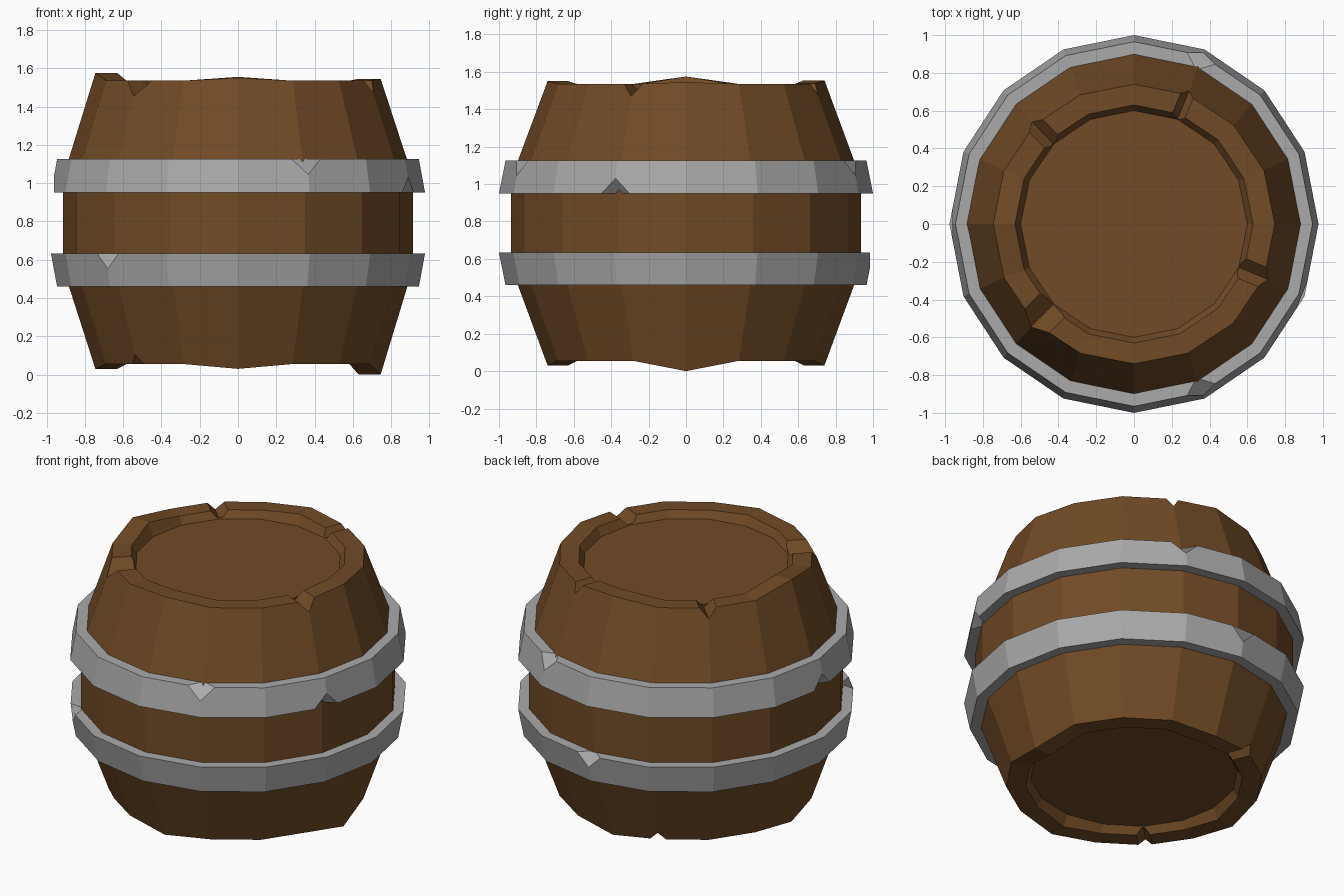
import bpy, bmesh, math
from mathutils import Vector, Matrix

SIDES = 16
STEP = math.tau / SIDES

cube = bpy.data.objects.get("Cube")
if cube:
    bpy.data.objects.remove(cube, do_unlink=True)


def material(name, color):
    mat = bpy.data.materials.new(name)
    mat.use_nodes = True
    mat.diffuse_color = (*color, 1)
    shader = next(n for n in mat.node_tree.nodes if n.type == 'BSDF_PRINCIPLED')
    shader.inputs["Base Color"].default_value = (*color, 1)
    shader.inputs["Roughness"].default_value = 0.9
    return mat


wood = material("brown wood", (0.165, 0.07, 0.019))
iron = material("grey iron", (0.40, 0.40, 0.40))


def add_object(name, bm, mat=None):
    bmesh.ops.recalc_face_normals(bm, faces=bm.faces)
    mesh = bpy.data.meshes.new(name)
    bm.to_mesh(mesh)
    bm.free()
    if mat:
        mesh.materials.append(mat)
    obj = bpy.data.objects.new(name, mesh)
    bpy.context.collection.objects.link(obj)
    return obj


def lathe(bm, profile, closed):
    """Stack faceted rings of (x radius, y radius, z); cap or close the ends."""
    rings = [[bm.verts.new((rx * math.cos(i * STEP), ry * math.sin(i * STEP), z))
              for i in range(SIDES)] for rx, ry, z in profile]
    pairs = list(zip(rings, rings[1:]))
    if closed:
        pairs.append((rings[-1], rings[0]))
    else:
        bm.faces.new(rings[0])
        bm.faces.new(rings[-1])
    for a, b in pairs:
        for i in range(SIDES):
            j = (i + 1) % SIDES
            bm.faces.new((a[i], a[j], b[j], b[i]))
    return rings


# Barrel body with a recessed lid at each end
bm = bmesh.new()
rings = lathe(bm, [
    (0.60, 0.60, 0.10), (0.63, 0.63, 0.055), (0.745, 0.74, 0.055),
    (0.915, 0.936, 0.56), (0.915, 0.936, 1.025),
    (0.745, 0.74, 1.535), (0.63, 0.63, 1.535), (0.60, 0.60, 1.49)], False)

# Uneven rims: the staves on the four main axes stick out
for quarter, (low, high) in enumerate([(-0.055, 0.01), (-0.025, 0.02),
                                       (-0.025, 0.04), (-0.025, 0.015)]):
    i = quarter * SIDES // 4
    for ring in rings[1:3]:
        ring[i].co.z += low
    for ring in rings[5:7]:
        ring[i].co.z += high
body = add_object("barrel_body", bm, wood)

# V-shaped notches across the rims: (angle step, width, depth, at the top)
bm = bmesh.new()
for step, width, depth, top in [(3, 0.07, 0.06, True), (6, 0.10, 0.06, True),
                                (10, 0.18, 0.08, True), (15, 0.11, 0.065, True),
                                (5, 0.09, 0.05, False), (10, 0.08, 0.05, False)]:
    rim, sign = (1.535, 1) if top else (0.055, -1)
    turn = Matrix.Rotation(step * STEP, 3, 'Z')
    ends = []
    for r in (0.603, 0.9):
        corners = [(r, 0, rim - sign * depth), (r, width, rim + sign * depth),
                   (r, -width, rim + sign * depth)]
        ends.append([bm.verts.new(turn @ Vector(c)) for c in corners])
    a, b = ends
    bm.faces.new(a)
    bm.faces.new(b)
    for i in range(3):
        j = (i + 1) % 3
        bm.faces.new((a[i], a[j], b[j], b[i]))
cutter = add_object("notch_cutter", bm)
cutter.hide_render = True

cut = body.modifiers.new("notches", 'BOOLEAN')
cut.operation = 'DIFFERENCE'
cut.solver = 'EXACT'
cut.object = cutter
bpy.context.view_layer.update()
graph = bpy.context.evaluated_depsgraph_get()
carved = bpy.data.meshes.new_from_object(body.evaluated_get(graph))
body.modifiers.clear()
body.data = carved
bpy.data.objects.remove(cutter, do_unlink=True)


# Iron hoops, flared toward the belly, with chipped outer corners
def hoop(name, z_narrow, z_wide, chips):
    bm = bmesh.new()
    narrow, wide = (0.945, 0.965, z_narrow), (0.977, 1.0, z_wide)
    rings = lathe(bm, [(0.85, 0.87, z_narrow), narrow, wide,
                       (0.85, 0.87, z_wide)], True)
    corners = [rings[ring][step] for ring, step in chips]
    bmesh.ops.recalc_face_normals(bm, faces=bm.faces)
    bmesh.ops.bevel(bm, geom=corners, offset=0.082, segments=1,
                    affect='VERTICES', clamp_overlap=True)
    add_object(name, bm, iron)


NARROW, WIDE = 1, 2
hoop("upper_hoop", 1.125, 0.95, [(NARROW, 3), (NARROW, 13), (WIDE, 8), (WIDE, 15)])
hoop("lower_hoop", 0.46, 0.633, [(WIDE, 4), (WIDE, 10)])
